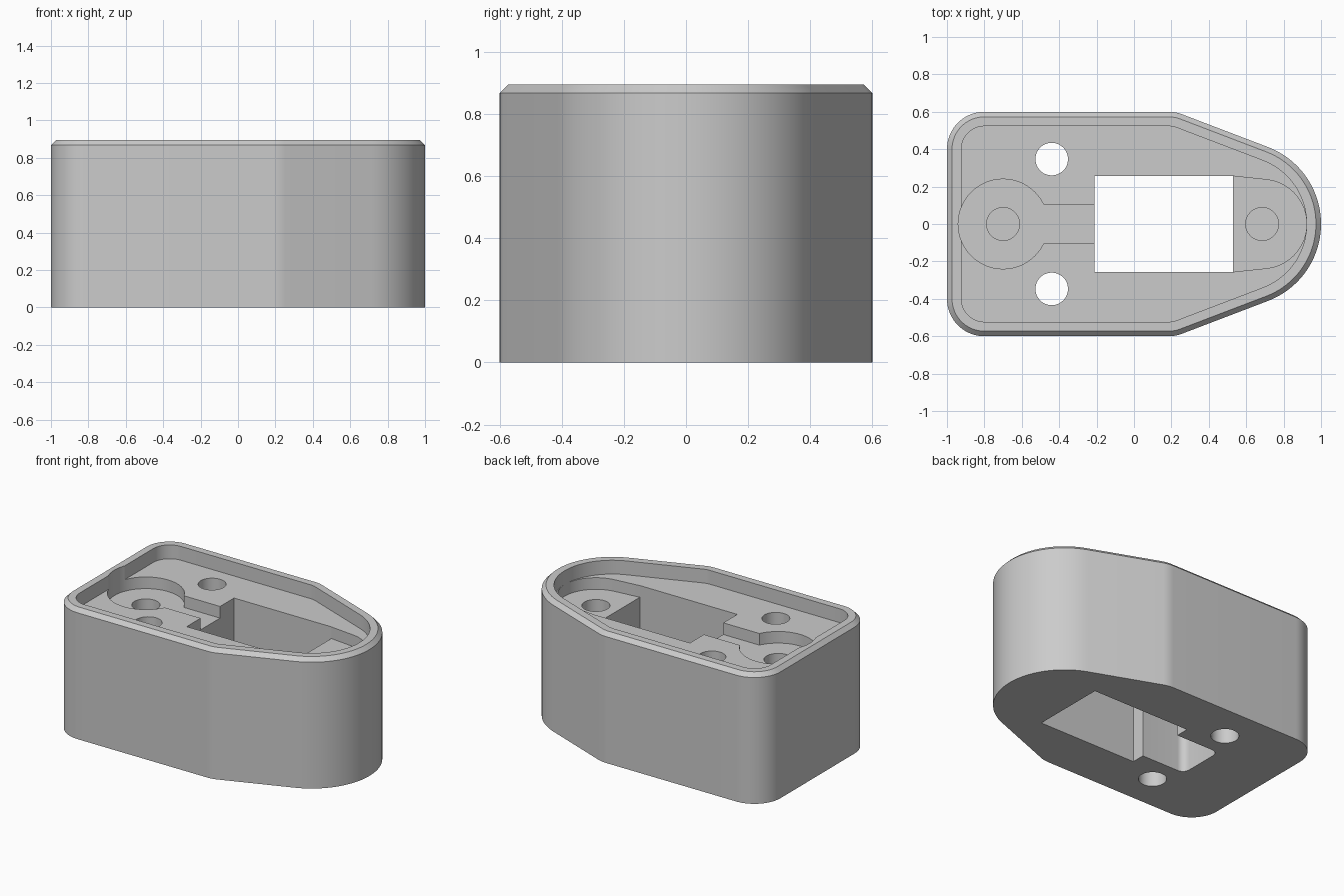
import bpy, bmesh
from math import radians, cos, sin

default = bpy.data.objects.get("Cube")
if default:
    bpy.data.objects.remove(default, do_unlink=True)

grey = bpy.data.materials.new("plain grey")
grey.use_nodes = True
colour = (0.6, 0.6, 0.6, 1)
grey.diffuse_color = colour
grey.node_tree.nodes["Principled BSDF"].inputs["Base Color"].default_value = colour


def arc(cx, cy, r, start, end, steps):
    angles = [radians(start + (end - start) * i / steps) for i in range(steps + 1)]
    return [(cx + r * cos(a), cy + r * sin(a)) for a in angles]


def circle(cx, cy, r):
    return arc(cx, cy, r, 0, 360, 48)[:-1]


def outline(inset):
    """Rounded housing outline with a tapered nose, moved inwards by inset."""
    r, t = 0.2 - inset, 69.2
    return (arc(0.56, 0, 0.44 - inset, -t, t, 40)
            + arc(0.185, 0.4, r, t, 90, 6) + arc(-0.8, 0.4, r, 90, 180, 18)
            + arc(-0.8, -0.4, r, 180, 270, 18) + arc(0.185, -0.4, r, 270, 360 - t, 6))


def loft(name, layers):
    """Closed solid through (height, points) layers of equal length."""
    bm = bmesh.new()
    rings = [[bm.verts.new((x, y, z)) for x, y in pts] for z, pts in layers]
    bm.faces.new(rings[0][::-1])
    bm.faces.new(rings[-1])
    n = len(rings[0])
    for low, high in zip(rings, rings[1:]):
        for i in range(n):
            j = (i + 1) % n
            bm.faces.new((low[i], low[j], high[j], high[i]))
    bmesh.ops.recalc_face_normals(bm, faces=bm.faces)
    mesh = bpy.data.meshes.new(name)
    bm.to_mesh(mesh)
    bm.free()
    mesh.materials.append(grey)
    obj = bpy.data.objects.new(name, mesh)
    bpy.context.collection.objects.link(obj)
    return obj


# Housing with a chamfered top edge
housing = loft("housing", [(0, outline(0)), (0.868, outline(0)), (0.895, outline(0.027))])
bpy.context.view_layer.objects.active = housing
housing.select_set(True)


def cut(name, pts, bottom, top):
    cutter = loft(name, [(bottom, pts), (top, pts)])
    cutter.hide_render = True
    mod = housing.modifiers.new(name, 'BOOLEAN')
    mod.operation, mod.solver, mod.object = 'DIFFERENCE', 'EXACT', cutter
    bpy.ops.object.modifier_apply(modifier=name)
    bpy.data.objects.remove(cutter, do_unlink=True)


floor, pocket_floor = 0.8, 0.72

# Shallow tray inside the rim
cut("tray", outline(0.077), floor, 1)

# Rectangular opening through the whole housing
cut("opening", [(-0.21, -0.257), (0.53, -0.257), (0.53, 0.257), (-0.21, 0.257)], -0.1, 1)

# Round pocket with a channel to the opening
cut("round_pocket", arc(-0.7, 0, 0.24, 26, 334, 48) + [(-0.15, -0.105), (-0.15, 0.105)],
    pocket_floor, 1)

# Nose pocket
cut("nose_pocket", [(0.45, -0.25), (0.53, -0.256)] + arc(0.685, 0, 0.238, -83, 83, 32)
    + [(0.53, 0.256), (0.45, 0.25)], pocket_floor, 1)

# Recess under the round pocket, open to the underside
cut("lower_recess", [(-0.15, 0.165)] + arc(-0.49, 0.115, 0.05, 90, 180, 8)
    + arc(-0.49, -0.115, 0.05, 180, 270, 8) + [(-0.15, -0.165)], -0.1, 0.55)

# Blind screw holes in the pockets, and through holes beside the channel
for i, x in enumerate((-0.7, 0.685)):
    cut(f"screw_hole_{i}", circle(x, 0, 0.088), 0.3, 0.75)
for side in (-1, 1):
    cut(f"through_hole_{side}", circle(-0.44, 0.347 * side, 0.087), -0.1, 1)

bpy.ops.object.shade_smooth_by_angle(angle=radians(18))
